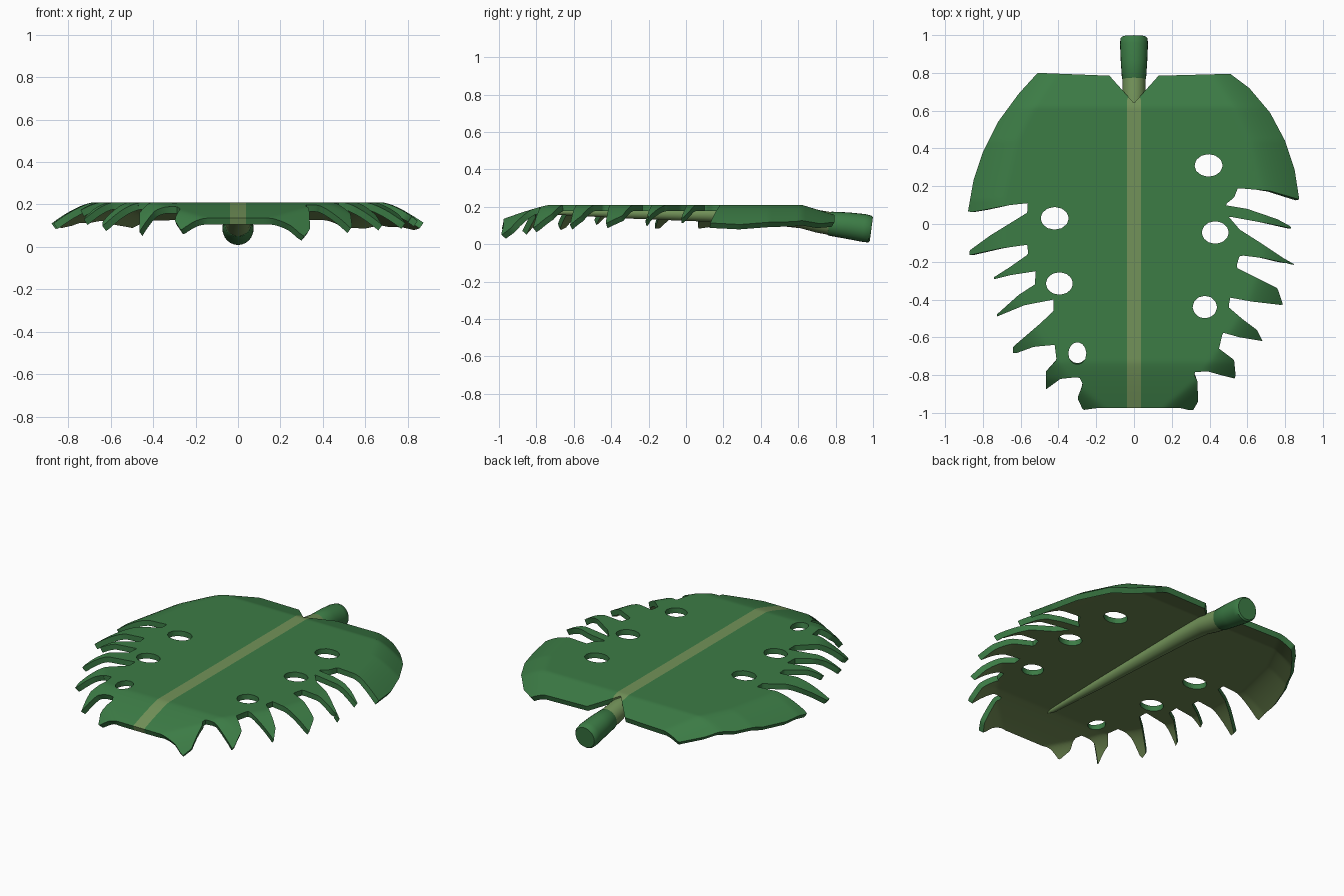
import bpy, bmesh, math
from mathutils import Vector
from mathutils.geometry import intersect_point_line

STEP = 0.015
TOP = 0.21
THICKNESS = 0.033

cube = bpy.data.objects.get("Cube")
if cube:
    bpy.data.objects.remove(cube)


def make_material(name, colour):
    mat = bpy.data.materials.new(name)
    mat.use_nodes = True
    mat.diffuse_color = (*colour, 1)
    for node in mat.node_tree.nodes:
        if node.type == 'BSDF_PRINCIPLED':
            node.inputs["Base Color"].default_value = (*colour, 1)
            node.inputs["Roughness"].default_value = 0.7
    return mat


leaf_green = make_material("leaf green", (0.045, 0.2, 0.06))
vein_green = make_material("pale vein green", (0.17, 0.29, 0.1))
under_olive = make_material("underside olive", (0.15, 0.235, 0.08))

# Leaf margin: lobe, then finger-like teeth down to the blunt tip
left_edge = [
    (0.13, .785), (0.51, .795), (0.61, .72), (0.72, .59), (0.8, .44), (0.85, .29),
    (0.875, .13), (0.72, .175), (0.55, .19), (0.53, .14), (0.48, .1),
    (0.6, .08), (0.76, .025), (0.86, -.03), (0.72, 0), (0.5, .04),
    (0.56, -.03), (0.67, -.1), (0.79, -.18), (0.86, -.22), (0.68, -.18), (0.56, -.165), (0.54, -.23),
    (0.64, -.28), (0.76, -.34), (0.79, -.43), (0.62, -.41), (0.51, -.39), (0.5, -.44),
    (0.57, -.5), (0.65, -.56), (0.68, -.62), (0.56, -.6), (0.47, -.575), (0.45, -.66),
    (0.53, -.72), (0.54, -.82), (0.46, -.8), (0.39, -.78), (0.31, -.785),
    (0.335, -.83), (0.34, -.94), (0.31, -.99), (0.25, -.975)]
right_edge = [
    (-.13, .785), (-.51, .8), (-.61, .69), (-.72, .54), (-.8, .38), (-.85, .23),
    (-.88, .06), (-.79, .075), (-.66, .1), (-.565, .11), (-.565, .06),
    (-.63, .02), (-.76, -.06), (-.87, -.14), (-.87, -.165), (-.71, -.13), (-.565, -.11), (-.56, -.16),
    (-.66, -.23), (-.77, -.3), (-.65, -.27), (-.52, -.25), (-.525, -.32),
    (-.61, -.375), (-.75, -.5), (-.58, -.43), (-.425, -.4), (-.425, -.46),
    (-.5, -.53), (-.64, -.65), (-.64, -.69), (-.53, -.65), (-.42, -.64), (-.41, -.72),
    (-.465, -.78), (-.465, -.875), (-.39, -.82), (-.29, -.81),
    (-.27, -.85), (-.3, -.92), (-.27, -.985), (-.2, -.975)]
outline = [(0, 0.64)] + left_edge + right_edge[::-1]

# Oval holes: centre and radii
holes = [(0.395, 0.31, 0.075, 0.06), (0.43, -0.045, 0.072, 0.06), (0.375, -0.44, 0.065, 0.06),
         (-0.42, 0.03, 0.075, 0.06), (-0.395, -0.315, 0.072, 0.06), (-0.3, -0.685, 0.048, 0.06)]


def oval(cx, cy, rx, ry, sides=12):
    angles = [math.tau * i / sides for i in range(sides)]
    return [(cx + rx * math.cos(a), cy + ry * math.sin(a)) for a in angles]


loops = [outline] + [oval(*h) for h in holes]
segments = [(Vector(a), Vector(b)) for loop in loops for a, b in zip(loop, loop[1:] + loop[:1])]


def inside(x, y):
    """Even-odd test over the margin and the holes together."""
    result = False
    for a, b in segments:
        if (a.y > y) != (b.y > y) and x < a.x + (y - a.y) * (b.x - a.x) / (b.y - a.y):
            result = not result
    return result


def nearest_on_margin(p):
    best = None
    for a, b in segments:
        q, t = intersect_point_line(p, a, b)
        q = a.lerp(b, min(max(t, 0), 1))
        if best is None or (q - p).length < (best - p).length:
            best = q
    return best


# Half width of the whole leaf along its length, used for the droop
envelope = [(-1, .32), (-.82, .53), (-.62, .67), (-.43, .79), (-.2, .87),
            (.13, .88), (.44, .81), (.6, .73), (.8, .6)]


def half_width(y):
    for (y0, w0), (y1, w1) in zip(envelope, envelope[1:]):
        if y <= y1:
            return w0 + (w1 - w0) * (y - y0) / (y1 - y0)
    return envelope[-1][1]


def surface_height(x, y):
    side = max(0, abs(x) - half_width(y) + 0.2) / 0.2
    front = max(0, -y - 0.73) / 0.26
    back = max(0, y - 0.62) / 0.18
    return TOP - 0.1 * min(side, 1.1) ** 1.5 - 0.08 * front ** 1.2 - 0.055 * back


def finish(name, bm, materials):
    mesh = bpy.data.meshes.new(name)
    bm.to_mesh(mesh)
    bm.free()
    for mat in materials:
        mesh.materials.append(mat)
    obj = bpy.data.objects.new(name, mesh)
    bpy.context.scene.collection.objects.link(obj)
    bpy.ops.object.select_all(action='DESELECT')
    obj.select_set(True)
    bpy.context.view_layer.objects.active = obj
    return obj


# Blade: fine sheet trimmed to the margin, with the pale midrib stripe on top
bm = bmesh.new()
grid = {}


def grid_vert(i, j):
    if (i, j) not in grid:
        grid[i, j] = bm.verts.new(((i - 0.5) * STEP, (j - 0.5) * STEP, 0))
    return grid[i, j]


for i in range(-60, 61):
    for j in range(-67, 55):
        if inside(i * STEP, j * STEP):
            corners = [(i, j), (i + 1, j), (i + 1, j + 1), (i, j + 1)]
            face = bm.faces.new([grid_vert(*c) for c in corners])
            face.material_index = 1 if abs(i) <= 2 else 0
for v in bm.verts:
    if v.is_boundary:
        p = v.co.to_2d()
        q = nearest_on_margin(p)
        if (q - p).length < 1.2 * STEP:
            v.co.x, v.co.y = q
for v in bm.verts:
    v.co.z = surface_height(v.co.x, v.co.y)
blade = finish("leaf_blade", bm, [leaf_green, vein_green, under_olive, under_olive])
solid = blade.modifiers.new("thickness", 'SOLIDIFY')
solid.thickness = THICKNESS
solid.offset = -1
solid.material_offset = 2
bpy.ops.object.modifier_apply(modifier=solid.name)
bpy.ops.object.shade_smooth_by_angle(angle=math.radians(50))


def tube(name, stations, mat, tilt, sides=24):
    """Round stalk along y; each station is y, z, radius."""
    bm = bmesh.new()
    rings = []
    for y, z, r in stations:
        ring = []
        for k in range(sides):
            a = math.tau * k / sides
            up = r * math.sin(a)
            ring.append(bm.verts.new((r * math.cos(a), y + tilt * up, z + up)))
        rings.append(ring)
    for a, b in zip(rings, rings[1:]):
        for k in range(sides):
            n = (k + 1) % sides
            bm.faces.new((a[k], a[n], b[n], b[k]))
    bm.faces.new(rings[0])
    bm.faces.new(rings[-1])
    bmesh.ops.recalc_face_normals(bm, faces=bm.faces)
    finish(name, bm, [mat])
    bpy.ops.object.shade_smooth_by_angle(angle=math.radians(40))


# Raised midrib below the blade, running into the stalk
tube("midrib", [(-0.76, .178, .006), (-0.7, .174, .016), (-0.3, .167, .03), (0.1, .16, .039),
                (0.45, .152, .048), (0.62, .14, .055), (0.7, .123, .06), (0.78, .109, .061)],
     vein_green, 0.1)
# Stalk with a slightly flared, cut end
tube("stalk", [(0.765, .111, .06), (0.77, .11, .064), (0.86, .1, .07), (0.95, .087, .074),
               (0.982, .081, .072), (0.991, .08, .064)],
     leaf_green, 0.13)
